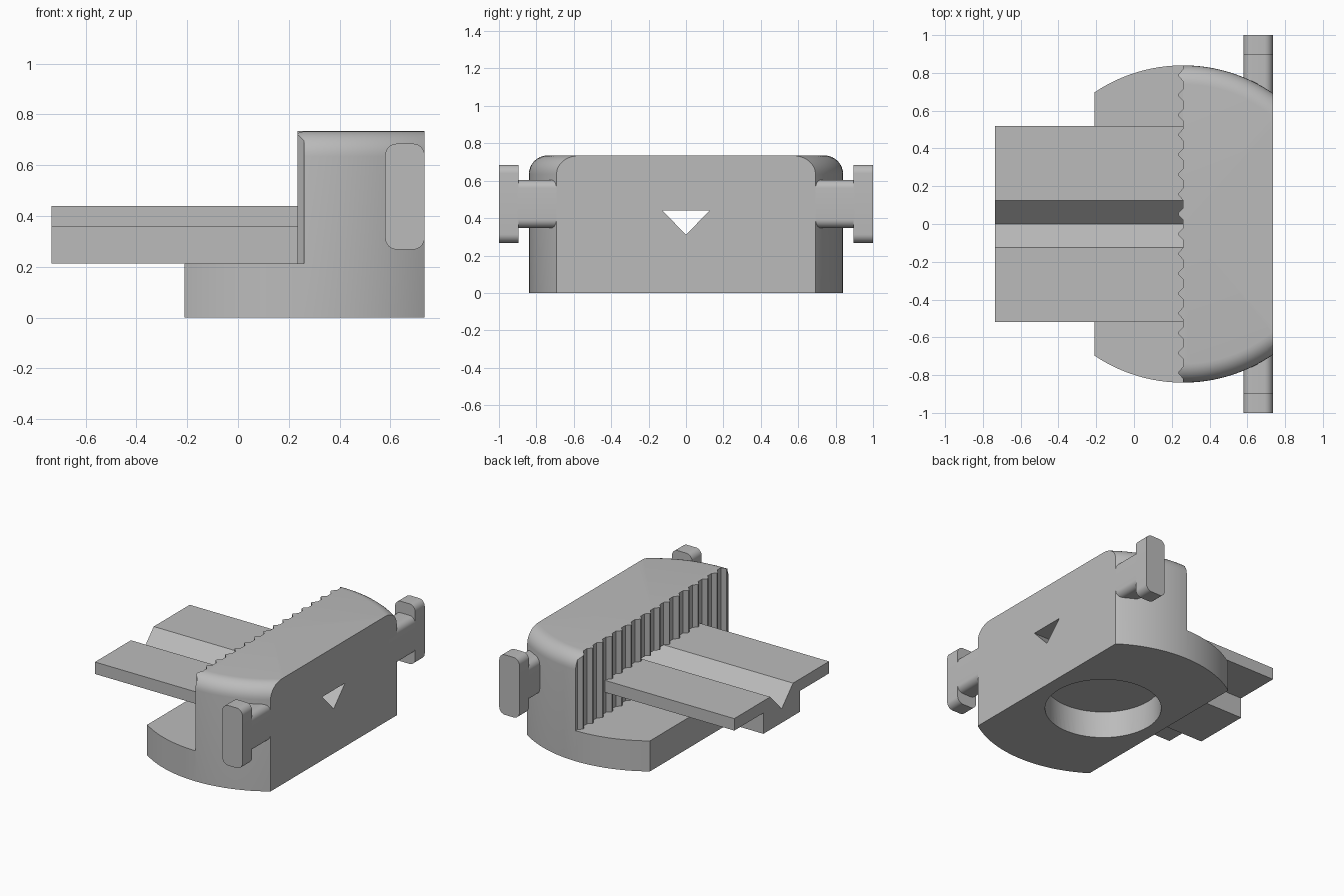
import bpy, bmesh, math
from mathutils import Vector

cube = bpy.data.objects.get("Cube")
if cube:
    bpy.data.objects.remove(cube, do_unlink=True)

grey = bpy.data.materials.new("plain grey")
grey.use_nodes = True
colour = (0.5, 0.5, 0.5, 1)
grey.diffuse_color = colour
grey.node_tree.nodes["Principled BSDF"].inputs["Base Color"].default_value = colour


def finish(name, bm):
    bmesh.ops.recalc_face_normals(bm, faces=bm.faces[:])
    mesh = bpy.data.meshes.new(name)
    bm.to_mesh(mesh)
    bm.free()
    mesh.materials.append(grey)
    obj = bpy.data.objects.new(name, mesh)
    bpy.context.collection.objects.link(obj)
    return obj


def prism(name, outline, axis, start, end):
    """Extrude a flat outline along x, y or z."""
    place = {"x": lambda a, b: (start, a, b),
             "y": lambda a, b: (a, start, b),
             "z": lambda a, b: (a, b, start)}[axis]
    bm = bmesh.new()
    face = bm.faces.new([bm.verts.new(place(a, b)) for a, b in outline])
    out = bmesh.ops.extrude_face_region(bm, geom=[face])
    move = Vector([end - start if axis == k else 0 for k in "xyz"])
    bmesh.ops.translate(bm, vec=move, verts=[v for v in out["geom"] if isinstance(v, bmesh.types.BMVert)])
    return finish(name, bm)


def rect(a0, a1, b0, b1):
    return [(a0, b0), (a1, b0), (a1, b1), (a0, b1)]


def rounded_rect(a0, a1, b0, b1, r, steps=8):
    points = []
    corners = [(a1 - r, b1 - r), (a0 + r, b1 - r), (a0 + r, b0 + r), (a1 - r, b0 + r)]
    for q, (ca, cb) in enumerate(corners):
        for i in range(steps + 1):
            t = (q + i / steps) * math.pi / 2
            points.append((ca + r * math.cos(t), cb + r * math.sin(t)))
    return points


def activate(obj):
    bpy.ops.object.select_all(action="DESELECT")
    obj.select_set(True)
    bpy.context.view_layer.objects.active = obj


def smooth(obj):
    activate(obj)
    bpy.ops.object.shade_smooth_by_angle(angle=math.radians(30))


def cut(obj, cutter):
    mod = obj.modifiers.new("cut", "BOOLEAN")
    mod.operation = "DIFFERENCE"
    mod.solver = "EXACT"
    mod.object = cutter
    activate(obj)
    bpy.ops.object.modifier_apply(modifier=mod.name)
    bpy.data.objects.remove(cutter, do_unlink=True)


# Main dimensions
CENTRE, RADIUS, TOP, FILLET = 0.26, 0.84, 0.735, 0.1
BACK, FRONT, STEP = -0.21, 0.735, 0.212
SLAB_END, SLAB_TOP = -0.735, 0.44

# Body: round block with a rounded top rim
profile = [(0, 0), (RADIUS, 0)]
for i in range(9):
    t = i / 8 * math.pi / 2
    profile.append((RADIUS - FILLET + FILLET * math.cos(t), TOP - FILLET + FILLET * math.sin(t)))
profile.append((0, TOP))
bm = bmesh.new()
verts = [bm.verts.new((CENTRE + r, 0, z)) for r, z in profile]
edges = [bm.edges.new(pair) for pair in zip(verts, verts[1:])]
bmesh.ops.spin(bm, geom=verts + edges, cent=(CENTRE, 0, 0), axis=(0, 0, 1),
               angle=math.tau, steps=128)
bmesh.ops.remove_doubles(bm, verts=bm.verts[:], dist=0.0005)
body = finish("body", bm)

# Flat sides of the body
cut(body, prism("side_cutter", rect(FRONT, 2, -1, 1), "z", -1, 2))
cut(body, prism("side_cutter", rect(-2, BACK, -1, 1), "z", -1, 2))

# Step with a ridged wall
TEETH = 16
pitch = 2 * RADIUS / TEETH
ridges = [(-1, -1), (CENTRE, -1)]
for i in range(TEETH):
    y = -RADIUS + (i + 0.5) * pitch
    ridges += [(CENTRE, y - 0.3 * pitch), (CENTRE - 0.025, y - 0.05 * pitch),
               (CENTRE - 0.025, y + 0.05 * pitch), (CENTRE, y + 0.3 * pitch)]
ridges += [(CENTRE, 1), (-1, 1)]
cut(body, prism("step_cutter", ridges, "z", STEP, 2))

# Triangular channel through the body and round recess underneath
groove = [(-0.125, SLAB_TOP), (0, 0.31), (0.125, SLAB_TOP)]
cut(body, prism("channel_cutter", groove, "x", 0, 1))
circle = [(CENTRE + 0.375 * math.cos(i * math.tau / 64), 0.375 * math.sin(i * math.tau / 64))
          for i in range(64)]
cut(body, prism("recess_cutter", circle, "z", -0.1, 0.19))
smooth(body)

# Sliding plate: T section with a V groove on top
half = [(0.125, SLAB_TOP), (0.52, SLAB_TOP), (0.52, 0.357), (0.2, 0.357), (0.2, STEP)]
section = [(0, 0.31)] + half + [(-y, z) for y, z in reversed(half)]
prism("grooved_plate", section, "x", SLAB_END, CENTRE + 0.005)

# Side lugs: rounded neck and rounded head on both ends
for side, sign in (("right", -1), ("left", 1)):
    smooth(prism(side + "_lug_neck", rounded_rect(0.58, FRONT, 0.347, 0.605, 0.045),
                 "y", sign * 0.6, sign * 0.9))
    smooth(prism(side + "_lug_head", rounded_rect(0.58, FRONT, 0.268, 0.685, 0.045),
                 "y", sign * 0.895, sign * 1.0))
